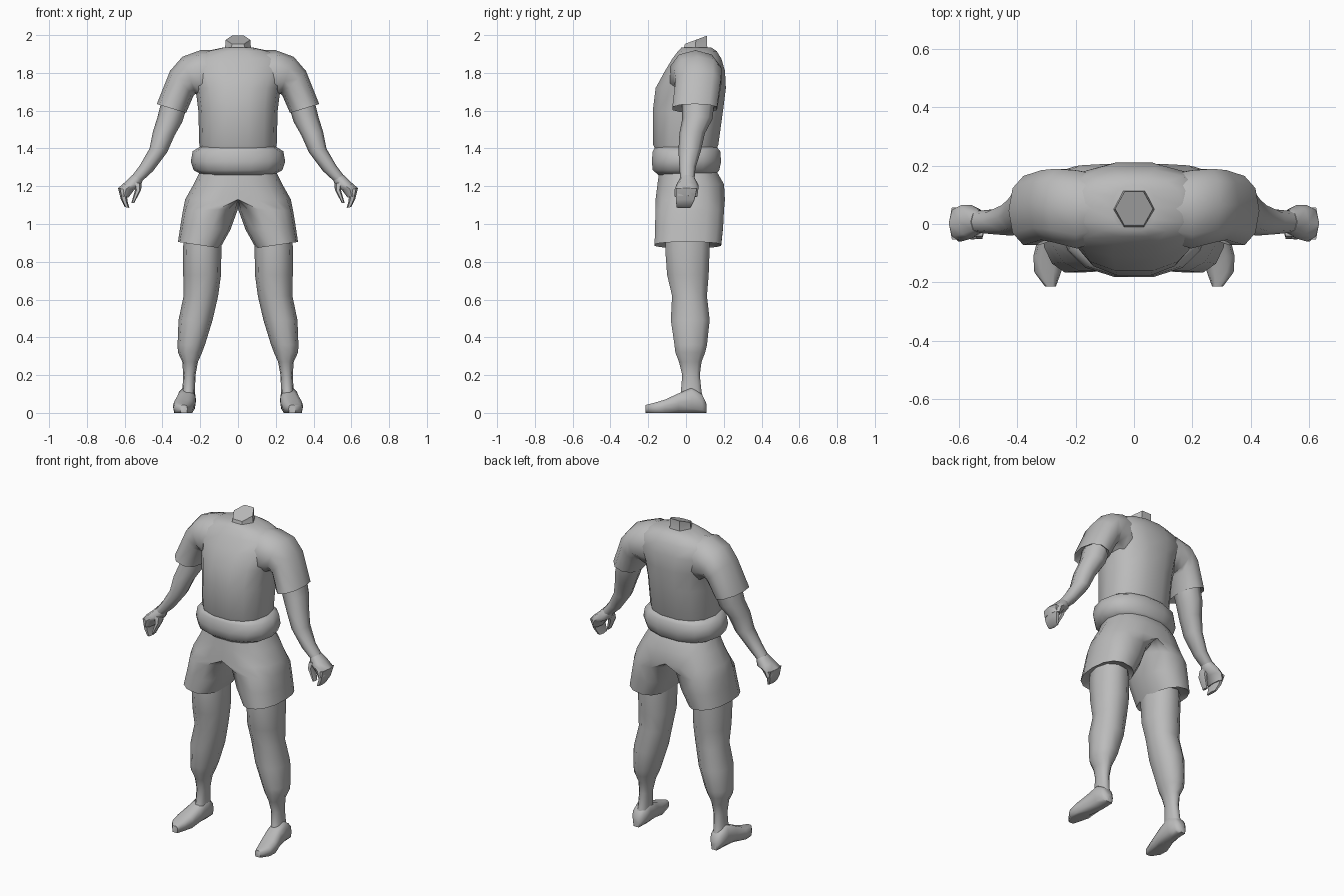
import bpy, bmesh, math

grey = bpy.data.materials.new("plain grey")
grey.diffuse_color = (0.5, 0.5, 0.5, 1)


def power(v, p):
    return math.copysign(abs(v) ** p, v)


def loft(name, rings, n=12, p=0.9, mirror=True, half=False, angle=55):
    """Skin rings given as outer x,z, inner x,z, front y, back y (+ rise to the back)."""
    bm = bmesh.new()
    loops = []
    for ox, oz, ix, iz, y0, y1, *rise in rings:
        rise = rise[0] if rise else 0
        loop = []
        for k in range(n):
            a = 2 * math.pi * k / n
            c, s = power(math.cos(a), p), power(math.sin(a), p)
            x = (ox + ix) / 2 + (ox - ix) / 2 * c
            z = (oz + iz) / 2 + (oz - iz) / 2 * c + rise / 2 * s
            y = (y0 + y1) / 2 + (y1 - y0) / 2 * s
            loop.append(bm.verts.new((max(x, 0) if half else x, y, z)))
        loops.append(loop)
    for a, b in zip(loops, loops[1:]):
        for k in range(n):
            j = (k + 1) % n
            bm.faces.new((a[k], a[j], b[j], b[k]))
    bm.faces.new(loops[0])
    bm.faces.new(loops[-1])
    if half:  # open the seam on the centre plane
        seam = [f for f in bm.faces if all(v.co.x < 1e-4 for v in f.verts)]
        bmesh.ops.delete(bm, geom=seam, context='FACES')
    bmesh.ops.remove_doubles(bm, verts=bm.verts, dist=1e-4)
    bmesh.ops.recalc_face_normals(bm, faces=bm.faces)
    me = bpy.data.meshes.new(name)
    bm.to_mesh(me)
    bm.free()
    me.materials.append(grey)
    ob = bpy.data.objects.new(name, me)
    bpy.context.collection.objects.link(ob)
    bpy.ops.object.select_all(action='DESELECT')
    ob.select_set(True)
    bpy.context.view_layer.objects.active = ob
    bpy.ops.object.shade_smooth_by_angle(angle=math.radians(angle))
    if mirror:
        m = ob.modifiers.new("mirror", 'MIRROR')
        m.use_clip = True
    return ob


def body(name, rows, **kw):
    """Centred loft from half width, height, front y, back y rows."""
    return loft(name, [(w, z, -w, z, *r) for w, z, *r in rows], mirror=False, **kw)


# Shirt body, rolled waist and neck
body("shirt", [(.19, 1.36, -.15, .15), (.205, 1.42, -.178, .175), (.21, 1.60, -.18, .20),
               (.225, 1.72, -.165, .215), (.265, 1.81, -.115, .21), (.25, 1.875, -.075, .19),
               (.17, 1.915, -.045, .165), (.075, 1.935, -.025, .135)], n=14, p=.85)
body("waist_roll", [(.19, 1.26, -.15, .16), (.235, 1.285, -.18, .18), (.25, 1.33, -.185, .19),
                    (.24, 1.385, -.18, .185), (.20, 1.41, -.165, .165)], n=14, p=.85)
body("neck", [(.085, 1.90, -.03, .135), (.068, 1.94, -.02, .12, .015),
              (.065, 1.975, -.015, .12, .05)], n=6, p=1, angle=40)

# Sleeves
loft("sleeve", [(.10, 1.92, .10, 1.64, -.06, .17), (.20, 1.92, .19, 1.66, -.09, .19),
                (.295, 1.885, .225, 1.69, -.07, .195), (.36, 1.81, .235, 1.68, -.06, .19),
                (.43, 1.635, .275, 1.588, -.078, .17), (.40, 1.65, .30, 1.62, -.04, .14)], n=10)

# Arms, with palm, fingers and thumb
loft("arm", [(.40, 1.67, .27, 1.62, -.02, .15), (.425, 1.57, .295, 1.54, -.02, .14),
             (.45, 1.49, .335, 1.47, -.035, .10), (.468, 1.40, .375, 1.38, -.04, .08),
             (.52, 1.31, .45, 1.28, -.035, .05), (.565, 1.25, .51, 1.225, -.03, .045)], n=8)
loft("palm", [(.56, 1.26, .505, 1.23, -.03, .045), (.60, 1.22, .515, 1.20, -.05, .065),
              (.635, 1.19, .55, 1.18, -.06, .065), (.625, 1.15, .58, 1.14, -.06, .06)], n=8)
loft("fingers", [(.635, 1.19, .59, 1.18, -.06, .065), (.62, 1.13, .585, 1.12, -.06, .05),
                 (.60, 1.09, .575, 1.085, -.055, .03)], n=6)
loft("thumb", [(.555, 1.22, .51, 1.215, -.045, .02), (.545, 1.18, .513, 1.18, -.055, .005),
               (.565, 1.11, .55, 1.11, -.055, -.015)], n=6)

# Shorts, halves joined on the centre plane
loft("shorts", [(.20, 1.28, -.20, 1.28, -.145, .165), (.235, 1.21, -.235, 1.21, -.155, .205),
                (.28, 1.13, -.22, 1.13, -.165, .21), (.292, 1.07, .0, 1.08, -.165, .205),
                (.305, .99, .04, .97, -.168, .20), (.318, .905, .095, .872, -.17, .19),
                (.29, .92, .115, .90, -.13, .15)], n=14, p=.85, half=True)

# Legs
loft("leg", [(.28, 1.0, .09, 1.0, -.11, .13), (.292, .86, .088, .86, -.115, .13),
             (.29, .73, .09, .73, -.105, .125), (.288, .62, .105, .62, -.078, .115),
             (.315, .49, .135, .49, -.085, .13), (.32, .36, .175, .36, -.065, .115),
             (.318, .32, .19, .32, -.06, .105), (.295, .27, .212, .27, -.04, .085),
             (.29, .20, .225, .20, -.022, .075), (.295, .11, .228, .11, -.03, .085),
             (.305, .06, .228, .06, -.05, .10)], n=10)

# Feet: slices from heel to toe as (y, inner x, outer x, top z)
slices = [(.108, .25, .29, .05), (.085, .228, .312, .10), (.03, .222, .318, .135),
          (-.04, .225, .328, .105), (-.11, .235, .345, .072), (-.165, .25, .342, .055),
          (-.215, .268, .305, .042)]
foot = loft("foot", [(x1, y, x0, y, 0, h) for y, x0, x1, h in slices], n=10, p=.7)
for v in foot.data.vertices:  # lay the slices down and flatten the sole
    v.co.y, v.co.z = v.co.z, v.co.y
    v.co.z = 0 if v.co.z < .012 else v.co.z
foot.data.flip_normals()
